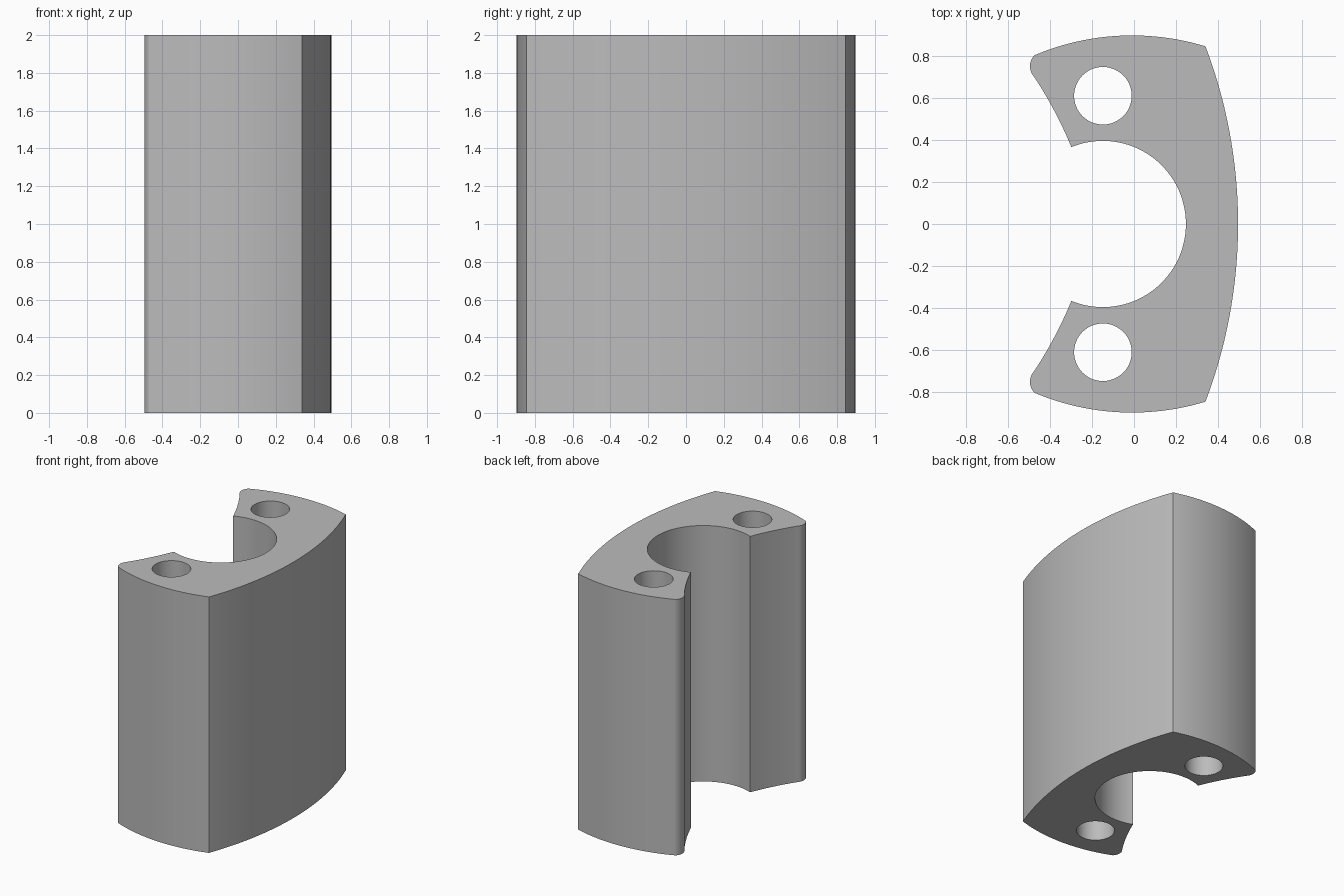
import bpy, bmesh, math
from mathutils import Vector

old = bpy.data.objects.get("Cube")
if old:
    bpy.data.objects.remove(old)

HEIGHT = 2.0


def arc(a, b, c, n):
    """Points on the circular arc from a through b to c, without the last."""
    (ax, ay), (bx, by), (cx, cy) = a, b, c
    d = 2 * (ax * (by - cy) + bx * (cy - ay) + cx * (ay - by))
    sa, sb, sc = ax * ax + ay * ay, bx * bx + by * by, cx * cx + cy * cy
    ox = (sa * (by - cy) + sb * (cy - ay) + sc * (ay - by)) / d
    oy = (sa * (cx - bx) + sb * (ax - cx) + sc * (bx - ax)) / d
    r = math.hypot(ax - ox, ay - oy)
    start, mid, end = (math.atan2(y - oy, x - ox) for x, y in (a, b, c))
    full = 2 * math.pi
    sweep = (end - start) % full
    if (mid - start) % full > sweep:
        sweep -= full
    return [(ox + r * math.cos(start + sweep * i / n),
             oy + r * math.sin(start + sweep * i / n)) for i in range(n)]


def flip(p):
    return (p[0], -p[1])


# Key points of the upper half of the outline
corner, crown = (0.34, 0.845), (-0.01, 0.897)
tip_out, tip, tip_in = (-0.473, 0.803), (-0.495, 0.75), (-0.475, 0.70)
flank, lip = (-0.38, 0.54), (-0.298, 0.366)

# Outline: broad outer face, end face, rounded tip, hollow flank, bore, mirrored
half = (arc(corner, crown, tip_out, 24) + arc(tip_out, tip, tip_in, 10)
        + arc(tip_in, flank, lip, 14))
outline = half + arc(lip, (0.247, 0), flip(lip), 56) + [flip(lip)]
outline += [flip(p) for p in reversed(half)]
outline += arc(flip(corner), (0.495, 0), corner, 40)[1:]


def hole(y, r=0.137, n=48):
    return [(-0.148 + r * math.cos(2 * math.pi * i / n),
             y + r * math.sin(2 * math.pi * i / n)) for i in range(n)]


# Fill the profile around the two bolt holes, then extrude it upwards
bm = bmesh.new()
for loop in (outline, hole(0.61), hole(-0.61)):
    verts = [bm.verts.new((x, y, 0)) for x, y in loop]
    for i, v in enumerate(verts):
        bm.edges.new((verts[i - 1], v))
bmesh.ops.triangle_fill(bm, edges=bm.edges[:], use_beauty=True)
result = bmesh.ops.extrude_face_region(bm, geom=bm.faces[:], use_keep_orig=True)
top = [g for g in result["geom"] if isinstance(g, bmesh.types.BMVert)]
bmesh.ops.translate(bm, verts=top, vec=Vector((0, 0, HEIGHT)))
bmesh.ops.recalc_face_normals(bm, faces=bm.faces[:])

mesh = bpy.data.meshes.new("clamp_block")
bm.to_mesh(mesh)
bm.free()
block = bpy.data.objects.new("clamp_block", mesh)
bpy.context.collection.objects.link(block)

# Plain grey
grey = bpy.data.materials.new("plain_grey")
grey.use_nodes = True
colour = (0.5, 0.5, 0.5, 1)
grey.diffuse_color = colour
grey.node_tree.nodes["Principled BSDF"].inputs["Base Color"].default_value = colour
mesh.materials.append(grey)

# Smooth arcs with sharp corners
bpy.ops.object.select_all(action="DESELECT")
block.select_set(True)
bpy.context.view_layer.objects.active = block
bpy.ops.object.shade_smooth_by_angle(angle=math.radians(25))
